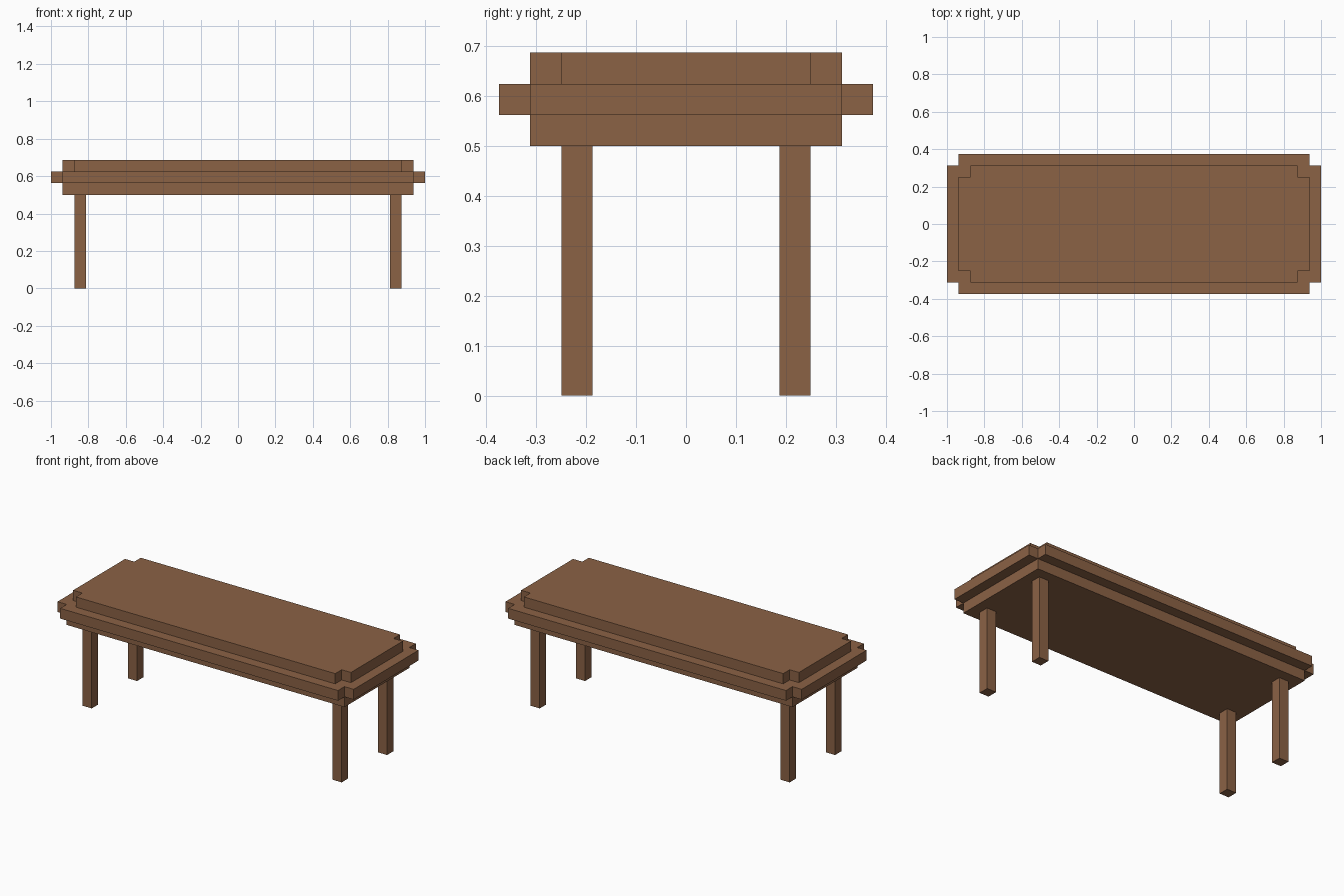
import bpy, bmesh

if "Cube" in bpy.data.objects:
    bpy.data.objects.remove(bpy.data.objects["Cube"])

U = 1 / 16  # design grid unit

wood = bpy.data.materials.new("brown wood")
wood.diffuse_color = (0.258, 0.122, 0.060, 1)
wood.use_nodes = True
wood.node_tree.nodes["Principled BSDF"].inputs["Base Color"].default_value = wood.diffuse_color


def prism(name, outline, z0, z1):
    """Extrude a flat outline (counter-clockwise) from z0 to z1."""
    bm = bmesh.new()
    face = bm.faces.new([bm.verts.new((x, y, z0)) for x, y in outline])
    ext = bmesh.ops.extrude_face_region(bm, geom=[face])
    top = [v for v in ext["geom"] if isinstance(v, bmesh.types.BMVert)]
    bmesh.ops.translate(bm, verts=top, vec=(0, 0, z1 - z0))
    bmesh.ops.recalc_face_normals(bm, faces=bm.faces)
    me = bpy.data.meshes.new(name)
    bm.to_mesh(me)
    bm.free()
    me.materials.append(wood)
    ob = bpy.data.objects.new(name, me)
    bpy.context.collection.objects.link(ob)
    return ob


def rect(hx, hy, cx=0, cy=0):
    return [(cx + sx * hx, cy + sy * hy)
            for sx, sy in ((-1, -1), (1, -1), (1, 1), (-1, 1))]


def notched(hx, hy, n=U):
    """Rectangle with a square notch cut out of every corner."""
    a, b = hx - n, hy - n
    return [(-a, -hy), (a, -hy), (a, -b), (hx, -b), (hx, b), (a, b),
            (a, hy), (-a, hy), (-a, b), (-hx, b), (-hx, -b), (-a, -b)]


# Three stacked layers of the table top
prism("lower_board", rect(15 * U, 5 * U), 8 * U, 9 * U)
prism("rim_board", notched(16 * U, 6 * U), 9 * U, 10 * U)
prism("top_board", notched(15 * U, 5 * U), 10 * U, 11 * U)

# Four square legs
for sx, side in ((-1, "left"), (1, "right")):
    for sy, end in ((-1, "front"), (1, "back")):
        prism(f"{end}_{side}_leg",
              rect(U / 2, U / 2, sx * 13.5 * U, sy * 3.5 * U), 0, 8 * U)
